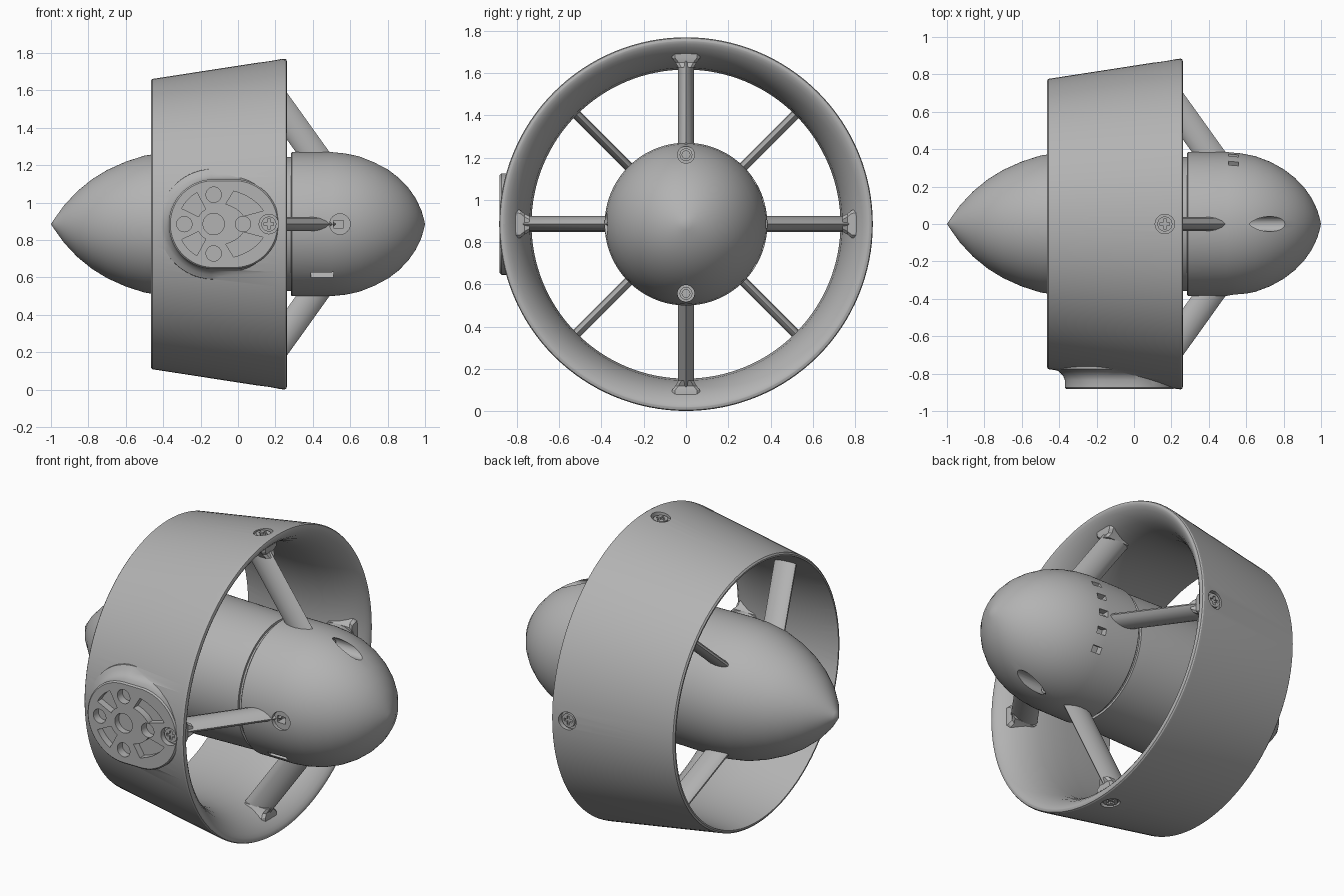
import bpy, bmesh, math
from mathutils import Matrix, Vector

if "Cube" in bpy.data.objects:
    bpy.data.objects.remove(bpy.data.objects["Cube"])

AXIS_Z = 0.885   # height of the thruster axis; parts are built around x, then lifted

grey = bpy.data.materials.new("plain_grey")
grey.use_nodes = True
grey.diffuse_color = (0.45, 0.45, 0.45, 1)
grey.node_tree.nodes["Principled BSDF"].inputs["Base Color"].default_value = (0.45, 0.45, 0.45, 1)
parts = []


def make(name, bm, keep=True):
    bmesh.ops.remove_doubles(bm, verts=bm.verts, dist=1e-5)
    bmesh.ops.recalc_face_normals(bm, faces=bm.faces)
    mesh = bpy.data.meshes.new(name)
    bm.to_mesh(mesh)
    bm.free()
    mesh.materials.append(grey)
    obj = bpy.data.objects.new(name, mesh)
    bpy.context.collection.objects.link(obj)
    if keep:
        parts.append(obj)
    return obj


def loft(name, rings, keep=True, turn=0):
    """Skin a stack of equal point rings and cap both ends."""
    bm = bmesh.new()
    loops = [[bm.verts.new(p) for p in ring] for ring in rings]
    n = len(loops[0])
    for a, b in zip(loops, loops[1:]):
        for i in range(n):
            j = (i + 1) % n
            bm.faces.new((a[i], a[j], b[j], b[i]))
    bm.faces.new(loops[0])
    bm.faces.new(loops[-1])
    bm.transform(Matrix.Rotation(turn, 4, 'X'))
    return make(name, bm, keep)


def lathe(name, profile, keep=True, n=128):
    """Solid of revolution about x from (x, radius) points."""
    return loft(name, [[(x, r * math.cos(2 * math.pi * i / n), r * math.sin(2 * math.pi * i / n))
                        for i in range(n)] for x, r in profile], keep)


def box(name, lo, hi, turn=0, keep=False):
    rings = [[(lo[0], lo[1], z), (hi[0], lo[1], z), (hi[0], hi[1], z), (lo[0], hi[1], z)]
             for z in (lo[2], hi[2])]
    return loft(name, rings, keep, turn)


def rod(name, x, radius, r0, r1, turn=0, z=0, keep=False, n=32):
    """Cylinder standing radially (local z), turned about the axis."""
    a = [2 * math.pi * i / n for i in range(n)]
    rings = [[(x + radius * math.cos(t), z + radius * math.sin(t), h) for t in a] for h in (r0, r1)]
    return loft(name, rings, keep, turn)


def combine(obj, others, op='DIFFERENCE'):
    bpy.context.view_layer.objects.active = obj
    for other in others:
        mod = obj.modifiers.new("cut", 'BOOLEAN')
        mod.operation, mod.object, mod.solver = op, other, 'EXACT'
        bpy.ops.object.modifier_apply(modifier=mod.name)
        bpy.data.objects.remove(other)


FRONT = math.pi / 2                 # turns local +z to -y
QUARTERS = [i * math.pi / 2 for i in range(4)]
SCREW_X = 0.165

# Duct: tapered outer shell with mounting pad, then bored out
duct = lathe("duct", [(-0.465, 0.0), (-0.465, 0.767), (-0.458, 0.776), (0.235, 0.883),
                      (0.25, 0.884), (0.258, 0.88), (0.262, 0.868), (0.262, 0.0)])


def pad_ring(y, grow):
    """Rounded oval outline of the pad, kept inside the duct lip."""
    ring = []
    for i in range(64):
        t = 2 * math.pi * (i + 0.5) / 64
        c, s = math.cos(t), math.sin(t)
        x = -0.075 + math.copysign(0.055, c) + (0.24 + grow) * c
        ring.append((min(x, 0.25), y, (0.24 + grow) * s))
    return ring


pad = loft("pad", [pad_ring(y, g) for y, g in
                   ((-0.7, 0.06), (-0.775, 0.055), (-0.79, 0.03), (-0.81, 0.01),
                    (-0.835, 0.0), (-0.874, 0.0), (-0.882, -0.008))], False)
combine(duct, [pad], 'UNION')
bore = lathe("bore", [(-0.6, 0.0), (-0.6, 0.76), (-0.465, 0.758), (-0.3, 0.742), (-0.15, 0.732),
                      (-0.05, 0.731), (0.05, 0.74), (0.12, 0.757), (0.18, 0.783), (0.22, 0.81),
                      (0.245, 0.835), (0.257, 0.852), (0.264, 0.87), (0.4, 0.87), (0.4, 0.0)], False)
combine(duct, [bore])


# Pad bolt holes and lightening pockets
def pocket(a0, a1, r0, r1, stretch):
    steps = [math.radians(a0 + (a1 - a0) * i / 12) for i in range(13)]
    path = [(r1, t) for t in steps] + [(r0, t) for t in reversed(steps)]
    return loft("pocket", [[(-0.13 + stretch * r * math.cos(t), y, r * math.sin(t)) for r, t in path]
                           for y in (-0.84, -0.95)], False)


PAD_X = -0.13
cuts = [rod("hole", PAD_X, 0.057, 0.845, 1, FRONT)]
for dx, dz in ((-0.157, 0), (0.157, 0), (0, 0.157), (0, -0.157)):
    cuts.append(rod("hole", PAD_X + dx, 0.041, 0.835, 1, FRONT, dz))
for side in (1, -1):
    cuts.append(pocket(side * 22, side * 68, 0.115, 0.19, 1.5))
    cuts.append(pocket(side * 118, side * 154, 0.09, 0.19, 1.0))
# Countersunk screw seats around the duct
cuts += [rod("seat", SCREW_X, 0.052, 0.85, 1, q) for q in QUARTERS]
combine(duct, cuts)

# Cross-head screws
for i, q in enumerate(QUARTERS):
    screw = rod(f"duct_screw_{i + 1}", SCREW_X, 0.04, 0.84, 0.864, q, keep=True)
    combine(screw, [box("slot", (SCREW_X - a, -b, 0.853), (SCREW_X + a, b, 0.9), q)
                    for a, b in ((0.026, 0.008), (0.008, 0.026))])

# Hub: pointed tail, body, groove and domed nose
hub = lathe("hub", [(-1, 0.0), (-0.98, 0.03), (-0.93, 0.1), (-0.86, 0.175), (-0.78, 0.24),
                    (-0.7, 0.289), (-0.6, 0.334), (-0.5, 0.366), (-0.4, 0.381), (-0.3, 0.385),
                    (0.2, 0.375), (0.26, 0.372), (0.26, 0.358), (0.284, 0.358), (0.284, 0.38),
                    (0.289, 0.385), (0.5, 0.385), (0.57, 0.378), (0.65, 0.362), (0.73, 0.332),
                    (0.8, 0.293), (0.86, 0.247), (0.91, 0.195), (0.95, 0.138), (0.98, 0.075),
                    (0.993, 0.03), (1, 0.0)])


def nose_rod(name, radius, x0, x1, z, keep=False):
    return loft(name, [[(x, radius * math.cos(i * math.pi / 16), z + radius * math.sin(i * math.pi / 16))
                        for i in range(32)] for x in (x0, x1)], keep)


cuts = [nose_rod("nose_hole", 0.04, 0.6, 1.1, z) for z in (0.328, -0.328)]
cuts += [rod("port", 0.545, 0.055, 0.362, 0.5, FRONT),
         box("port_slot", (0.51, -0.02, 0.3), (0.565, 0.02, 0.5), FRONT),
         box("lower_slot", (0.39, -0.02, 0.34), (0.51, 0.02, 0.5), math.radians(135))]
# Row of small vents opposite the port
cuts += [box("vent", (0.505, -0.019, 0.345), (0.56, 0.019, 0.5), -FRONT + math.radians(a))
         for a in (-32, -16, 0, 16, 32)]
combine(hub, cuts)

for label, z in (("upper", 0.328), ("lower", -0.328)):
    head = nose_rod(label + "_nose_screw", 0.03, 0.58, 0.62, z, True)
    combine(head, [nose_rod("socket", 0.018, 0.605, 0.7, z)])


# Struts: lens-section blades leaning along the axis
def strut(name, chord, thick, inner, outer, turn):
    half = [(0.5, 0.0), (0.4, 0.22), (0.2, 0.42), (0.0, 0.5), (-0.2, 0.48), (-0.4, 0.34), (-0.5, 0.12)]
    section = half + [(x, -t) for x, t in reversed(half[1:])]
    return loft(name, [[(cx + x * chord, t * thick, r) for x, t in section]
                       for cx, r in (inner, outer)], True, turn)


for i, q in enumerate(QUARTERS):
    strut(f"front_strut_{i + 1}", 0.18, 0.075, (0.435, 0.335), (0.12, 0.775), q)
    strut(f"rear_vane_{i + 1}", 0.14, 0.045, (-0.4, 0.34), (-0.28, 0.75), q + math.pi / 4)
    # Flared foot where a front strut meets the duct
    rings = []
    for r, w, x0, x1 in ((0.815, 0.068, 0.04, 0.215), (0.785, 0.066, 0.04, 0.215),
                         (0.765, 0.05, 0.05, 0.21), (0.74, 0.036, 0.06, 0.225)):
        b = 0.015
        rings.append([(x0 + b, -w, r), (x1 - b, -w, r), (x1, b - w, r), (x1, w - b, r),
                      (x1 - b, w, r), (x0 + b, w, r), (x0, w - b, r), (x0, b - w, r)])
    loft(f"strut_foot_{i + 1}", rings, True, q)

# Lift to the ground and shade
bpy.ops.object.select_all(action='DESELECT')
for obj in parts:
    obj.location.z = AXIS_Z
    obj.select_set(True)
bpy.context.view_layer.objects.active = duct
bpy.ops.object.shade_smooth_by_angle(angle=math.radians(30))
